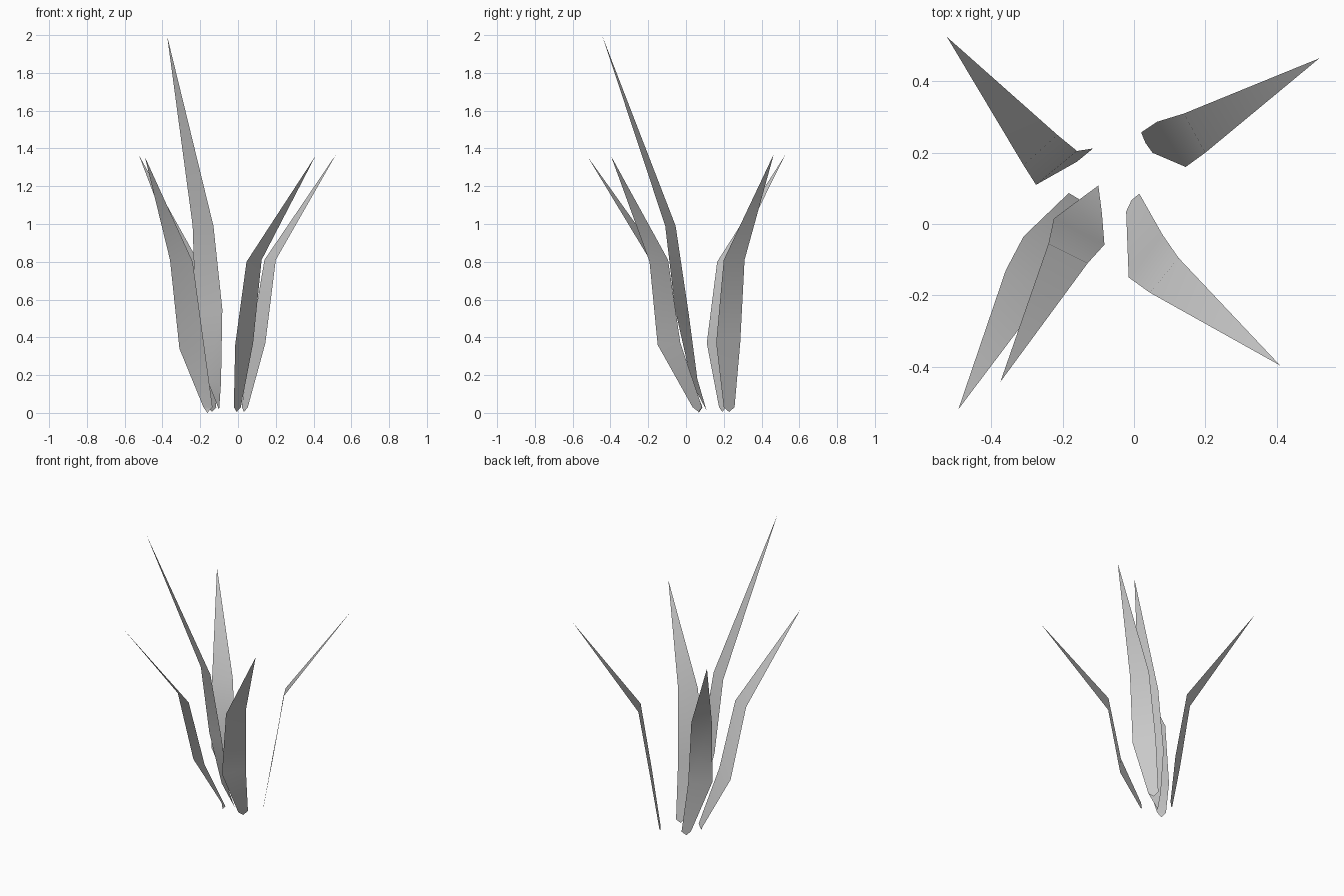
import bpy, bmesh
from mathutils import Vector


def blade(name, base, rows, tip):
    """Single-sheet leaf: base point, rows of (left, right) edge points, tip."""
    bm = bmesh.new()
    b, t = bm.verts.new(Vector(base)), bm.verts.new(Vector(tip))
    pairs = [[bm.verts.new(Vector(p)) for p in row] for row in rows]
    bm.faces.new((b, pairs[0][1], pairs[0][0]))
    for (l0, r0), (l1, r1) in zip(pairs, pairs[1:]):
        bm.faces.new((l0, r0, r1, l1))
    bm.faces.new((pairs[-1][0], pairs[-1][1], t))
    for f in bm.faces:
        f.smooth = True
    me = bpy.data.meshes.new(name)
    bm.to_mesh(me)
    bm.free()
    bpy.context.collection.objects.link(bpy.data.objects.new(name, me))


# short outer leaves
blade("leaf_front_right", (-0.007, 0.067, 0.005),
      [((-0.022, 0.035, 0.03), (0.015, 0.085, 0.03)),
       ((-0.015, -0.15, 0.36), (0.08, -0.03, 0.37)),
       ((0.045, -0.193, 0.80), (0.125, -0.095, 0.81))],
      (0.41, -0.397, 1.36))

blade("leaf_back_right", (0.032, 0.228, 0.005),
      [((0.052, 0.2, 0.03), (0.02, 0.257, 0.03)),
       ((0.145, 0.16, 0.37), (0.065, 0.287, 0.37)),
       ((0.2, 0.2, 0.81), (0.14, 0.31, 0.81))],
      (0.52, 0.465, 1.37))

blade("leaf_back_left", (-0.138, 0.193, 0.005),
      [((-0.115, 0.212, 0.03), (-0.16, 0.175, 0.03)),
       ((-0.16, 0.205, 0.37), (-0.275, 0.11, 0.37)),
       ((-0.215, 0.25, 0.81), (-0.31, 0.165, 0.80))],
      (-0.525, 0.525, 1.365))

blade("leaf_front_left", (-0.163, 0.068, 0.0),
      [((-0.183, 0.087, 0.03), (-0.135, 0.058, 0.03)),
       ((-0.31, -0.035, 0.34), (-0.18, -0.10, 0.36)),
       ((-0.36, -0.13, 0.81), (-0.24, -0.185, 0.80))],
      (-0.493, -0.52, 1.355))

# tall inner leaf, pointed at the base
blade("leaf_tall", (-0.1, 0.108, 0.015),
      [((-0.165, 0.06, 0.18), (-0.09, 0.03, 0.16)),
       ((-0.225, 0.015, 0.52), (-0.083, -0.058, 0.55)),
       ((-0.24, -0.055, 0.99), (-0.13, -0.11, 0.99))],
      (-0.375, -0.443, 1.995))
